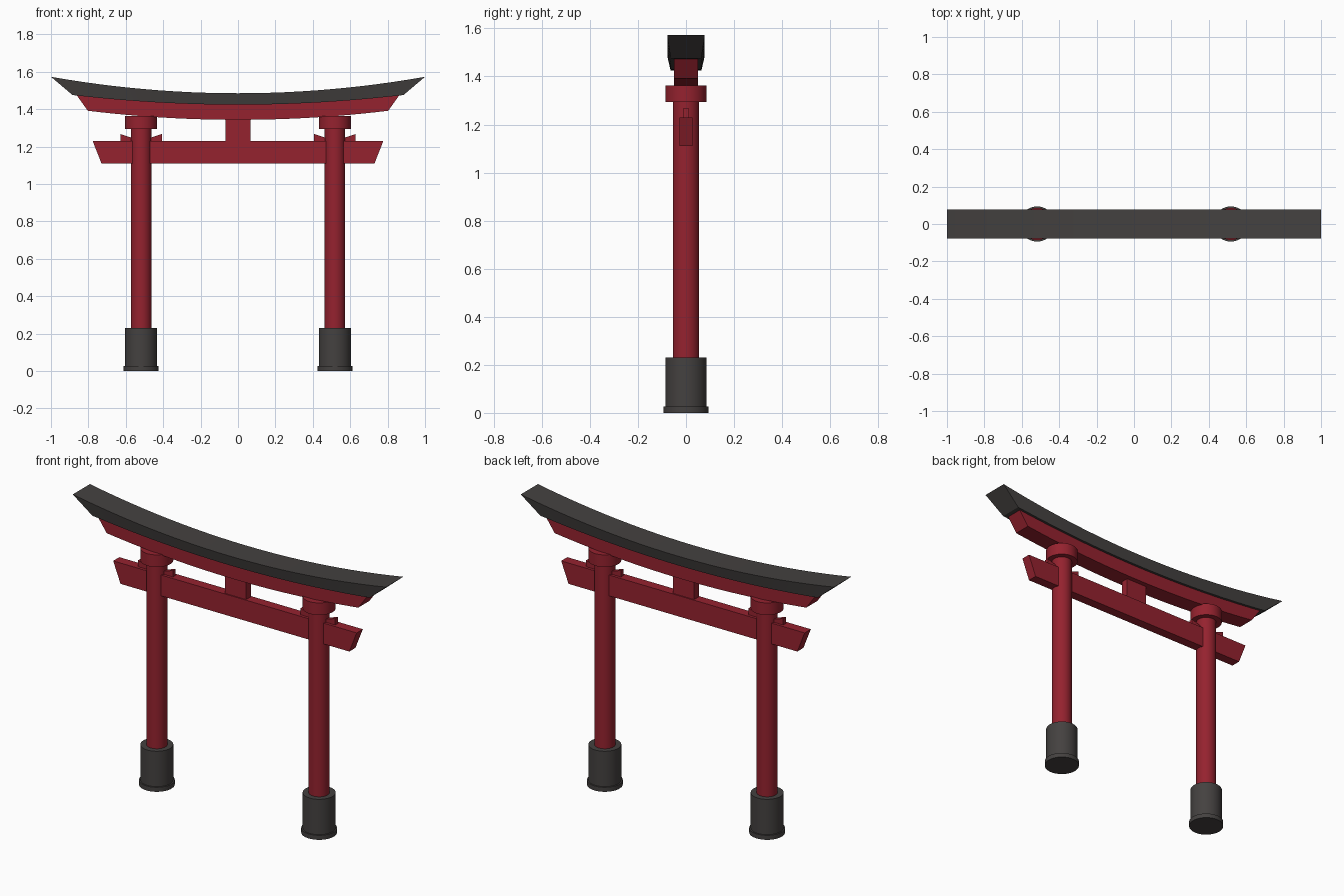
import bpy, bmesh, math

if "Cube" in bpy.data.objects:
    bpy.data.objects.remove(bpy.data.objects["Cube"])


def material(name, rgb):
    m = bpy.data.materials.new(name)
    m.diffuse_color = (*rgb, 1)
    m.use_nodes = True
    m.node_tree.nodes["Principled BSDF"].inputs["Base Color"].default_value = m.diffuse_color
    return m


RED = material("deep red", (0.30, 0.016, 0.028))
DARK = material("charcoal", (0.058, 0.053, 0.051))


def finish(name, bm, mat):
    bmesh.ops.recalc_face_normals(bm, faces=bm.faces)
    me = bpy.data.meshes.new(name)
    bm.to_mesh(me)
    bm.free()
    me.materials.append(mat)
    ob = bpy.data.objects.new(name, me)
    bpy.context.collection.objects.link(ob)
    return ob


def beam(name, mat, bottom, top, segments=1):
    """Beam along x; bottom/top = (half length, half depth, mid z, curve)."""
    bm = bmesh.new()
    rings = []
    for i in range(segments + 1):
        t = 2 * i / segments - 1
        ring = []
        for (length, depth, z, curve), side in ((bottom, -1), (bottom, 1), (top, 1), (top, -1)):
            x = t * length
            ring.append(bm.verts.new((x, side * depth, z + curve * x * x)))
        rings.append(ring)
    for a, b in zip(rings, rings[1:]):
        for k in range(4):
            n = (k + 1) % 4
            bm.faces.new((a[k], a[n], b[n], b[k]))
    bm.faces.new(rings[0])
    bm.faces.new(rings[-1])
    ob = finish(name, bm, mat)
    if segments > 1:
        smooth(ob)
    return ob


def smooth(ob):
    bpy.ops.object.select_all(action='DESELECT')
    ob.select_set(True)
    bpy.context.view_layer.objects.active = ob
    bpy.ops.object.shade_smooth_by_angle(angle=math.radians(30))


def cylinder(name, mat, x, r, z0, z1):
    bpy.ops.mesh.primitive_cylinder_add(vertices=40, radius=r, depth=z1 - z0,
                                        location=(x, 0, (z0 + z1) / 2))
    ob = bpy.context.object
    ob.name = name
    ob.data.materials.append(mat)
    smooth(ob)


def wedge(name, x, s):
    """Small wedge beside a post, rising away from it."""
    bm = bmesh.new()
    pts = ((0.04, 1.225), (0.111, 1.225), (0.111, 1.267), (0.04, 1.244))
    front, back = [[bm.verts.new((x + s * px, y, z)) for px, z in pts] for y in (-0.012, 0.012)]
    bm.faces.new(front)
    bm.faces.new(back)
    for k in range(4):
        n = (k + 1) % 4
        bm.faces.new((front[k], front[n], back[n], back[k]))
    finish(name, bm, RED)


# Posts with feet, sleeves, caps and wedges
for label, x in (("left", -0.518), ("right", 0.518)):
    cylinder(label + "_foot", DARK, x, 0.094, 0, 0.026)
    cylinder(label + "_sleeve", DARK, x, 0.086, 0.02, 0.23)
    cylinder(label + "_post", RED, x, 0.055, 0.2, 1.32)
    cylinder(label + "_cap", RED, x, 0.086, 1.293, 1.363)
    wedge(label + "_wedge_a", x, -1)
    wedge(label + "_wedge_b", x, 1)

# Lower tie beam and centre strut
beam("tie_beam", RED, (0.73, 0.028, 1.11, 0), (0.777, 0.028, 1.23, 0))
beam("centre_strut", RED, (0.067, 0.022, 1.225, 0), (0.067, 0.022, 1.36, 0))

# Curved upper beam and roof beam
beam("upper_beam", RED, (0.803, 0.05, 1.343, 0.075), (0.862, 0.05, 1.428, 0.062), 24)
beam("roof_beam", DARK, (0.885, 0.064, 1.424, 0.066), (1.0, 0.078, 1.485, 0.088), 24)
